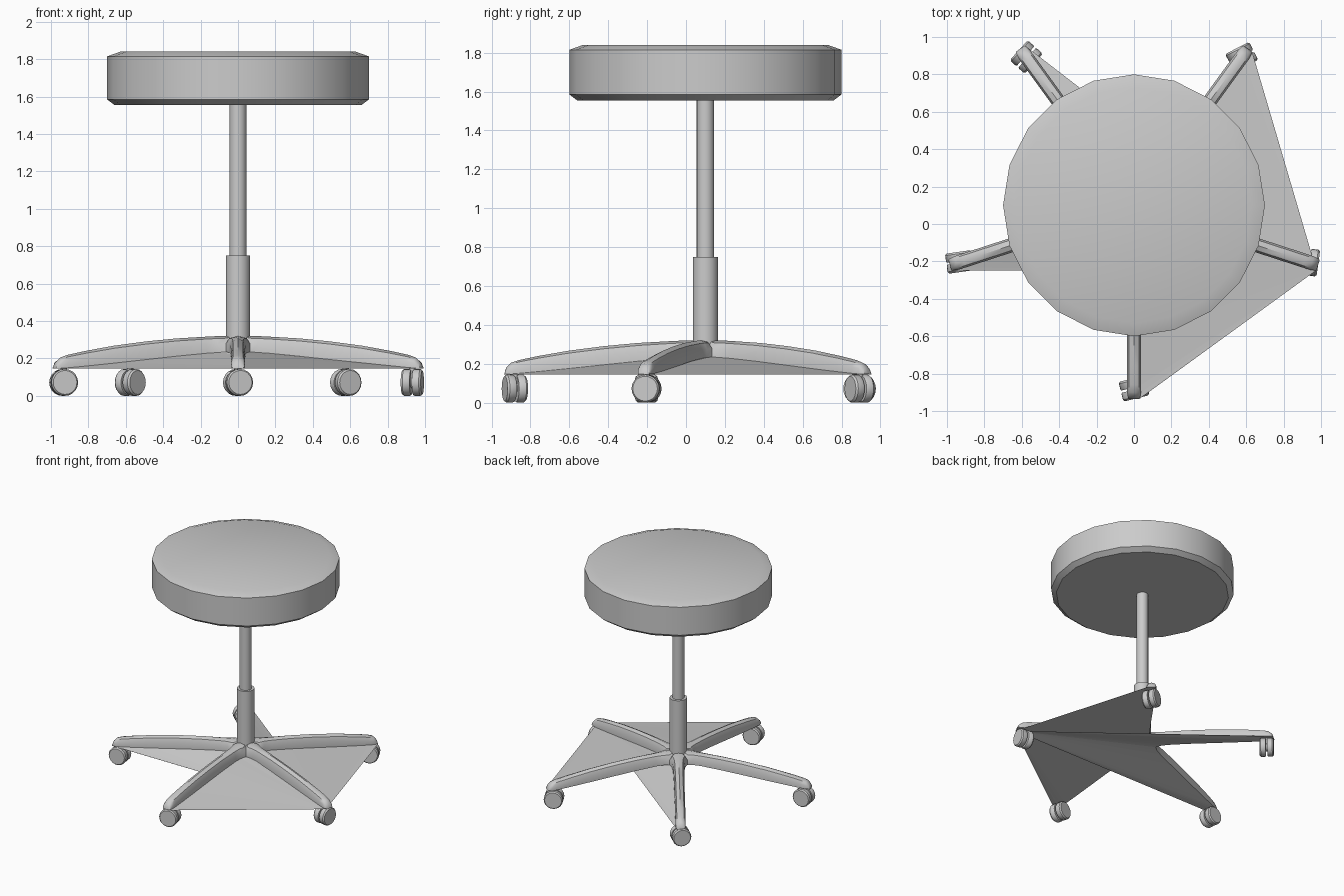
import bpy, bmesh
from math import sin, cos, pi, radians
from mathutils import Matrix, Vector

if "Cube" in bpy.data.objects:
    bpy.data.objects.remove(bpy.data.objects["Cube"])

CY = 0.1                                   # y of the stool's main axis
ARM_ANGLES = [radians(-90 + 72 * k) for k in range(5)]


def make_object(name, bm, smooth=35, recalc=True):
    if recalc:
        bmesh.ops.recalc_face_normals(bm, faces=bm.faces[:])
    me = bpy.data.meshes.new(name)
    bm.to_mesh(me)
    bm.free()
    ob = bpy.data.objects.new(name, me)
    bpy.context.collection.objects.link(ob)
    if smooth:
        bpy.ops.object.select_all(action='DESELECT')
        ob.select_set(True)
        bpy.context.view_layer.objects.active = ob
        bpy.ops.object.shade_smooth_by_angle(angle=radians(smooth))
    return ob


def lathe(bm, profile, matrix, sides=20):
    """Revolve (radius, height) points about local z and cap both ends."""
    rings = [[bm.verts.new(matrix @ Vector((r * cos(2 * pi * i / sides),
                                            r * sin(2 * pi * i / sides), z)))
              for i in range(sides)] for r, z in profile]
    for a, b in zip(rings, rings[1:]):
        for i in range(sides):
            j = (i + 1) % sides
            bm.faces.new((a[i], a[j], b[j], b[i]))
    bm.faces.new(rings[0][::-1])
    bm.faces.new(rings[-1])


def turned(name, profile):
    bm = bmesh.new()
    lathe(bm, profile, Matrix.Translation((0, CY, 0)))
    return make_object(name, bm)


# Seat cushion and gas-lift column
turned("seat", [(0.66, 1.555), (0.70, 1.585), (0.70, 1.815), (0.63, 1.84)])
turned("column_upper", [(0.045, 0.70), (0.045, 1.57)])
turned("column_lower", [(0.065, 0.25), (0.065, 0.75)])

# Five-arm base: stations are (distance, top, bottom, half width)
STATIONS = [(0.09, 0.320, 0.235, 0.0654), (0.13, 0.319, 0.232, 0.049),
            (0.19, 0.316, 0.228, 0.042), (0.35, 0.307, 0.213, 0.039),
            (0.52, 0.291, 0.195, 0.038), (0.70, 0.268, 0.176, 0.038),
            (0.86, 0.240, 0.160, 0.038), (0.96, 0.219, 0.151, 0.038),
            (1.00, 0.205, 0.148, 0.037), (1.025, 0.180, 0.147, 0.033),
            (1.035, 0.147, 0.146, 0.029)]
SECTION = [(-1, 0), (-1, 0.5), (-0.72, 0.86), (0, 1), (0.72, 0.86), (1, 0.5), (1, 0)]


def arm_point(angle, dist, side, z):
    return Vector((dist * cos(angle) - side * sin(angle),
                   CY + dist * sin(angle) + side * cos(angle), z))


bm = bmesh.new()
for a in ARM_ANGLES:
    rows = [[bm.verts.new(arm_point(a, d, w * s, bot + (top - bot) * h))
             for s, h in SECTION] for d, top, bot, w in STATIONS]
    for r0, r1 in zip(rows, rows[1:]):
        for i in range(6):
            bm.faces.new((r0[i], r1[i], r1[i + 1], r0[i + 1]))
    bm.faces.new(rows[-1])
    hub = bm.verts.new((0, CY, 0.32))
    for i in range(1, 5):
        bm.faces.new((hub, rows[0][i], rows[0][i + 1]))
bmesh.ops.remove_doubles(bm, verts=bm.verts[:], dist=0.002)
make_object("base_arms", bm, smooth=45)

# Underside sheet: fans out from the right arm's tip around the star outline
outline = []
for a in ARM_ANGLES:
    outline += [arm_point(a, d, -w, bot) for d, _, bot, w in STATIONS]
    outline += [arm_point(a, d, w, bot) for d, _, bot, w in STATIONS[::-1]]
start = len(STATIONS) * 3 - 1              # right arm, clockwise tip corner
outline = outline[start:] + outline[:start]
bm = bmesh.new()
vs = [bm.verts.new(p) for p in outline]
for p, q in zip(vs[1:], vs[2:]):
    if (p.co - q.co).length > 0.002:
        bm.faces.new((vs[0], q, p))
make_object("base_underside", bm, smooth=0, recalc=False)

# Twin-wheel castors, each swivelled to its own heading
HEADINGS = [104, -8, 117, 138, 98]
R = 0.072
for k, (a, heading) in enumerate(zip(ARM_ANGLES, HEADINGS)):
    pos = arm_point(a, 0.98, 0, R)
    spin = (Matrix.Translation(pos) @ Matrix.Rotation(radians(heading), 4, 'Z')
            @ Matrix.Rotation(pi / 2, 4, 'Y'))
    bm = bmesh.new()
    for s in (-1, 1):
        lathe(bm, [(R - 0.004, s * 0.006), (R, s * 0.014), (R, s * 0.044),
                   (R - 0.008, s * 0.054)], spin)
    lathe(bm, [(0.03, -0.01), (0.03, 0.01)], spin, 12)
    make_object(f"castor_wheels_{k + 1}", bm)
    bm = bmesh.new()
    lathe(bm, [(0.018, 0.07), (0.018, 0.19)],
          Matrix.Translation((pos.x, pos.y, 0)), 12)
    make_object(f"castor_stem_{k + 1}", bm)
